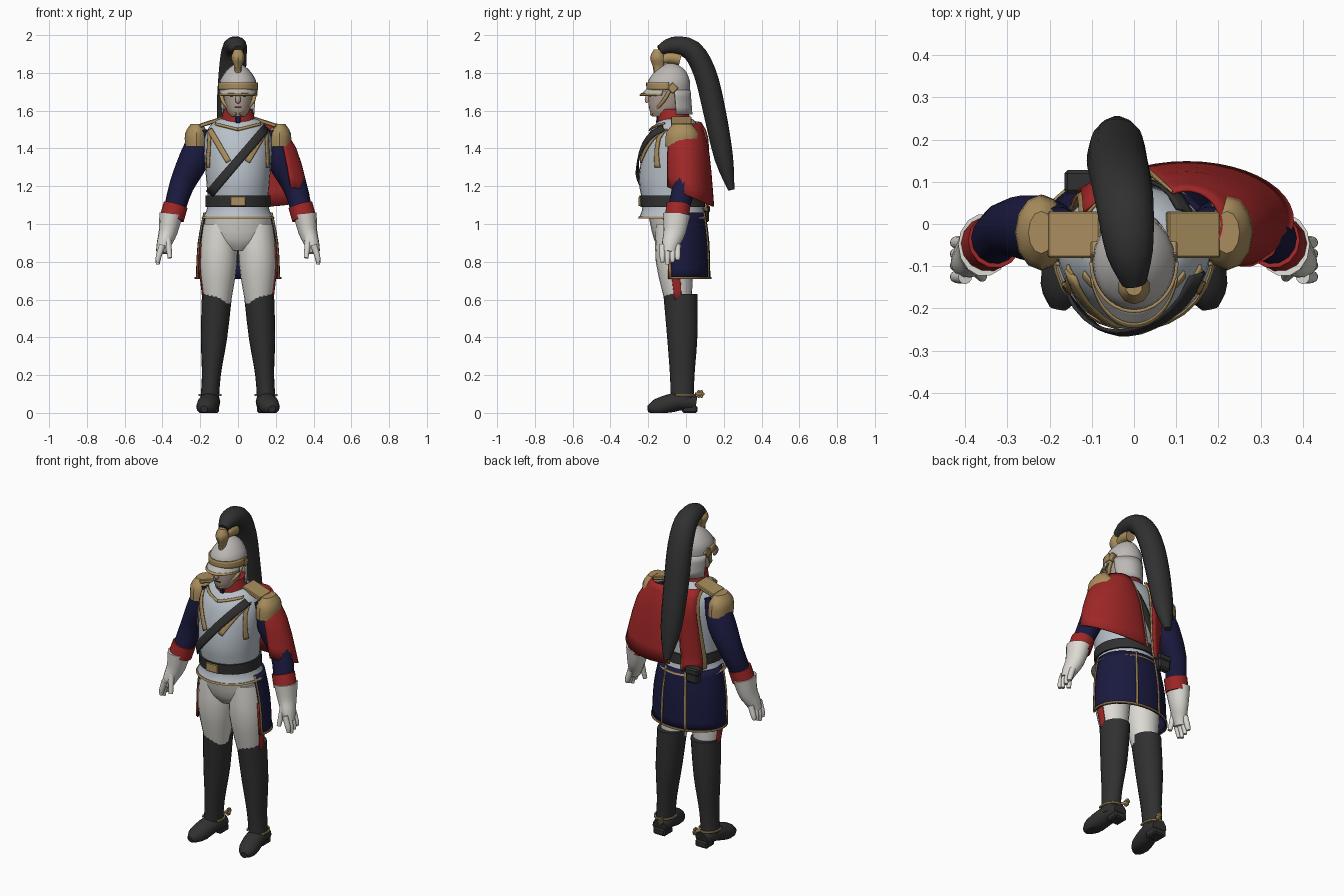
import bpy, bmesh
from math import sin, cos, radians, sqrt
from mathutils import Vector

if "Cube" in bpy.data.objects:
    bpy.data.objects.remove(bpy.data.objects["Cube"], do_unlink=True)

LEFT, RIGHT = 1, -1
SIDES = (LEFT, RIGHT)
WALL = .008


def material(name, red, green, blue):
    colour = (red, green, blue, 1)
    mat = bpy.data.materials.new(name)
    mat.use_nodes = True
    mat.diffuse_color = colour
    mat.node_tree.nodes["Principled BSDF"].inputs["Base Color"].default_value = colour
    return mat


BLACK = material("black_leather", .03, .03, .03)
NAVY = material("navy_cloth", .01, .01, .05)
RED = material("red_cloth", .35, .02, .02)
GOLD = material("dull_gold", .4, .27, .11)
STEEL = material("blue_steel", .48, .53, .58)
SILVER = material("helmet_silver", .5, .48, .46)
WHITE = material("off_white", .72, .7, .65)
SKIN = material("pale_skin", .45, .36, .3)


def finish(name, bm, mat, wall=0):
    """Turn a bmesh into a shaded object, with optional wall thickness."""
    bmesh.ops.recalc_face_normals(bm, faces=bm.faces)
    mesh = bpy.data.meshes.new(name)
    bm.to_mesh(mesh)
    bm.free()
    mesh.materials.append(mat)
    obj = bpy.data.objects.new(name, mesh)
    bpy.context.collection.objects.link(obj)
    if wall:
        shell = obj.modifiers.new("wall", 'SOLIDIFY')
        shell.thickness = wall
        shell.offset = 0
    bpy.ops.object.select_all(action='DESELECT')
    obj.select_set(True)
    bpy.context.view_layer.objects.active = obj
    bpy.ops.object.shade_smooth_by_angle(angle=radians(35))
    return obj


def surface(name, rows, mat, closed):
    """Join rows of points with quads; closed rows get end caps."""
    bm = bmesh.new()
    verts = [[bm.verts.new(point) for point in row] for row in rows]
    count = len(rows[0])
    for low, high in zip(verts, verts[1:]):
        for i in range(count if closed else count - 1):
            j = (i + 1) % count
            bm.faces.new((low[i], low[j], high[j], high[i]))
    if closed:
        bm.faces.new(verts[0])
        bm.faces.new(verts[-1])
    return finish(name, bm, mat, 0 if closed else WALL)


def smooth(keys, steps=3):
    """Pass a soft curve through a few key rings."""
    out = []
    for i in range(len(keys) - 1):
        before, a, b, after = (keys[min(max(k, 0), len(keys) - 1)] for k in range(i - 1, i + 3))
        for s in range(steps):
            t = s / steps
            out.append([q + t / 2 * (r - p + t * (2 * p - 5 * q + 4 * r - w + t * (3 * (q - r) + w - p)))
                        for p, q, r, w in zip(before, a, b, after)])
    return out + [list(keys[-1])]


def ring_at(keys, height):
    """The ring of a loft at a given height."""
    rings = sorted(smooth(keys), key=lambda ring: ring[1])
    for low, high in zip(rings, rings[1:]):
        if height <= high[1]:
            break
    t = min(1, max(0, (height - low[1]) / (high[1] - low[1])))
    return [p + (q - p) * t for p, q in zip(low, high)]


def loft(name, keys, mat, x=0, lean=0, arc=None, side=LEFT, tilt=0, grow=0, count=20):
    """Level rings (y, z, rx, ry); an arc is measured from the front towards +x."""
    start, end = arc or (0, 360)
    rings = smooth(keys)
    rows = []
    for k, (y, z, rx, ry) in enumerate(rings):
        slope = tilt * k / len(rings)
        row = []
        for i in range(count + 1 if arc else count):
            angle = radians(start + (end - start) * i / count)
            depth = (ry + grow) * cos(angle)
            across = x + lean * z + (rx + grow) * sin(angle)
            row.append((side * across, y - depth, z + slope * depth))
        rows.append(row)
    return surface(name, rows, mat, arc is None)


def tube(name, keys, mat, side=LEFT, flat=1.0, count=14):
    """Rings (x, y, z, radius) set square to a curved path and kept above the ground."""
    rings = smooth(keys)
    points = [Vector(ring[:3]) for ring in rings]
    rows = []
    for i, ring in enumerate(rings):
        along = (points[min(i + 1, len(points) - 1)] - points[max(i - 1, 0)]).normalized()
        across = (Vector((1, 0, 0)) - along * along.x).normalized()
        up = along.cross(across) * flat
        row = []
        for k in range(count):
            angle = radians(360 * k / count)
            p = points[i] + (across * cos(angle) + up * sin(angle)) * ring[3]
            row.append((side * p.x, p.y, max(p.z, 0)))
        rows.append(row)
    return surface(name, rows, mat, True)


def box(name, centre, size, mat, pitch=0, roll=0):
    bm = bmesh.new()
    bmesh.ops.create_cube(bm, size=1)
    bmesh.ops.scale(bm, vec=size, verts=bm.verts)
    bmesh.ops.bevel(bm, geom=bm.edges[:], offset=min(size) / 5, segments=1, affect='EDGES')
    obj = finish(name, bm, mat)
    obj.location = centre
    obj.rotation_euler = (radians(pitch), radians(roll), 0)
    return obj


# Cuirass
TORSO = [(-.07, 1.03, .19, .18), (-.07, 1.1, .16, .16), (-.08, 1.25, .17, .17),
         (-.06, 1.45, .18, .15), (-.05, 1.54, .13, .1), (-.05, 1.56, .08, .07)]
loft("cuirass", TORSO, STEEL, count=28)


def ribbon(name, path, width, mat, back=False, lift=.008, steps=12):
    """A band laid over the torso along an (x, z) polyline."""
    rows = []
    for start, end in zip(path, path[1:]):
        start, end = Vector(start), Vector(end)
        normal = (end - start).orthogonal().normalized() * width / 2
        for i in range(steps + 1):
            row = []
            for edge in (-1, -.4, .4, 1):
                x, z = start.lerp(end, i / steps) + normal * edge
                y, _, rx, ry = ring_at(TORSO, z)
                depth = (ry + lift) * sqrt(max(0, 1 - (x / (rx + lift)) ** 2))
                row.append((x, y + depth if back else y - depth, z))
            rows.append(row)
    return surface(name, rows, mat, False)


# Belt, buckle, straps and cuirass trim
loft("cuirass_lower_trim", [ring_at(TORSO, z) for z in (1.03, 1.04)], GOLD, grow=.004, count=28)
loft("waist_belt", [ring_at(TORSO, z) for z in (1.09, 1.15)], BLACK, grow=.01, count=28)
box("belt_buckle", (0, -.245, 1.12), (.08, .014, .05), GOLD)
ribbon("cross_strap_front", [(.15, 1.51), (-.15, 1.16)], .045, BLACK, lift=.017)
ribbon("cross_strap_back", [(.12, 1.52), (-.12, 1.12)], .045, BLACK, back=True, lift=.012)
for side in SIDES:
    ribbon("shoulder_scale_strap", [(side * .15, 1.5), (side * .05, 1.33)], .028, GOLD)
    ribbon("neck_edge_trim", [(side * .12, 1.53), (0, 1.5)], .012, GOLD)
    ribbon("armhole_trim", [(side * .15, 1.5), (side * .16, 1.3)], .014, GOLD, lift=.004)

# Red panel and pouch on the back
PANEL = [(-.07, 1.54), (-.1, 1.07)]
ribbon("back_panel_edging", PANEL, .115, GOLD, back=True, lift=.02)
ribbon("back_panel", PANEL, .098, RED, back=True, lift=.027)
box("back_pouch", (-.12, .1, 1.05), (.08, .045, .08), BLACK)
box("back_pouch_flap", (-.12, .1, 1.08), (.09, .055, .04), BLACK)

# Collar
loft("collar", [(-.06, 1.52, .1, .09), (-.07, 1.61, .075, .08)], RED)
box("collar_opening", (0, -.15, 1.56), (.025, .012, .05), NAVY, pitch=-7)

# Coat tails with trim and lining
COAT = [(-.05, 1.06, .18, .15), (-.04, .9, .21, .16), (-.035, .71, .22, .16)]
OPEN_FRONT = (72, 288)
loft("coat_tails", COAT, NAVY, arc=OPEN_FRONT)
loft("coat_hem_trim", [ring_at(COAT, z) for z in (.72, .71)], GOLD, arc=OPEN_FRONT, grow=.006)
for side in SIDES:
    for angle in (72, 158):
        loft("coat_edge_trim", COAT, GOLD, arc=(angle, angle + 3), side=side, grow=.006, count=2)
    loft("coat_lining", COAT[1:], RED, arc=(69, 73), side=side, count=2)

# Breeches, boots and spurs
loft("breeches_seat", [(-.05, .86, .07, .08), (-.05, .92, .16, .12), (-.06, 1.05, .18, .14)], WHITE)
LEG = [(-.04, .58, .07, .07), (-.06, .8, .1, .1), (-.05, 1, .09, .11)]
BOOT = [(-.02, .05, .05, .06), (-.02, .2, .05, .065), (-.02, .4, .07, .08), (-.03, .63, .08, .09)]
for side in SIDES:
    loft("breeches_leg", LEG, WHITE, x=.12, lean=-.02, side=side)
    loft("leg_stripe", LEG[:2], RED, x=.12, lean=-.02, arc=(76, 104), side=side, grow=.004, count=4)
    loft("boot_shaft", BOOT, BLACK, x=.155, lean=-.07, side=side)
    tube("boot_foot", [(.14, .05, .05, .045), (.15, -.04, .06, .055), (.17, -.15, .03, .052),
                       (.18, -.2, .02, .02)], BLACK, side, flat=.9)
    box("boot_heel", (side * .14, .02, .02), (.08, .08, .04), BLACK)
    loft("spur_band", [ring_at(BOOT, z) for z in (.09, .1)], GOLD, x=.148, arc=(60, 300), side=side, grow=.008)
    tube("spur_neck", [(.13, .05, .1, .008), (.115, .08, .1, .008)], GOLD, side)
    for k in range(3):
        box("spur_wheel", (side * .115, .075, .1), (.012, .045, .015), GOLD, pitch=60 * k)

# Sleeves, cuffs, gloves and epaulettes
for side in SIDES:
    tube("sleeve", [(.18, -.02, 1.5, .06), (.23, -.01, 1.35, .08), (.3, -.01, 1.2, .065),
                    (.34, -.05, 1.06, .055)], NAVY, side)
    tube("cuff", [(.33, -.04, 1.1, .065), (.35, -.05, 1.03, .065)], RED, side)
    tube("glove", [(.355, -.05, 1.05, .062), (.37, -.06, .96, .05), (.39, -.08, .9, .04),
                   (.405, -.09, .85, .03)], WHITE, side, flat=1.2)
    for k in range(4):
        y = -.125 + .027 * k
        tip = .785 + .012 * abs(k - 1)
        tube("finger", [(.4, y, .89, .017), (.42, y, .83, .015), (.425, y, tip, .01)], WHITE, side)
    tube("thumb", [(.375, -.1, .94, .02), (.36, -.125, .82, .012)], WHITE, side)
    loft("epaulette", [(-.02, 1.41, .06, .09), (-.02, 1.48, .06, .085), (-.02, 1.53, .03, .05)],
         GOLD, x=.22, side=side, count=12)
    box("epaulette_strap", (side * .14, -.025, 1.54), (.13, .11, .022), GOLD, roll=side * 18)

# Cape over the left shoulder
CAPE = [(0, 1.53, .08, .08), (0, 1.4, .18, .12), (.01, 1.15, .25, .135)]
loft("cape", CAPE, RED, x=.125, arc=(38, 205), tilt=.5)
loft("cape_back_trim", CAPE, GOLD, x=.125, arc=(203, 206), tilt=.5, grow=.004, count=2)

# Head
loft("head", [(-.12, 1.57, .04, .06), (-.11, 1.61, .065, .085), (-.1, 1.7, .08, .1), (-.09, 1.76, .08, .09)], SKIN)
tube("nose", [(0, -.195, 1.7, .008), (0, -.205, 1.66, .014), (0, -.2, 1.645, .012)], SKIN)
box("mouth", (0, -.195, 1.62), (.035, .008, .006), BLACK)
for side in SIDES:
    box("eye", (side * .03, -.19, 1.68), (.026, .009, .01), BLACK)
    tube("chin_strap", [(.088, -.08, 1.72, .01), (.08, -.12, 1.65, .01), (.01, -.185, 1.58, .008)], GOLD, side)
    box("strap_boss", (side * .093, -.07, 1.72), (.02, .045, .045), GOLD, pitch=45)

# Helmet with band, neck guard and visor
HELMET = [(-.09, 1.7, .095, .11), (-.09, 1.76, .095, .11), (-.08, 1.82, .055, .07), (-.08, 1.85, .01, .02)]
VISOR = [(-.09, 1.72, .095, .11), (-.09, 1.68, .1, .15)]
loft("helmet_bowl", HELMET, SILVER)
loft("helmet_band", [ring_at(HELMET, z) for z in (1.71, 1.75)], GOLD, arc=(-90, 90), grow=.005)
loft("neck_guard", [(-.09, 1.71, .095, .11), (-.08, 1.58, .085, .11)], SILVER, arc=(105, 255))
loft("visor", VISOR, SILVER, arc=(-75, 75))
loft("visor_rim", [ring_at(VISOR, z) for z in (1.69, 1.68)], GOLD, arc=(-75, 75), grow=.004)

# Crest holder and trailing mane
loft("crest_holder", [(-.14, 1.78, .025, .03), (-.145, 1.83, .02, .03), (-.15, 1.88, .038, .04),
                      (-.15, 1.925, .02, .02)], GOLD, count=10)
tube("crest_ridge", [(0, -.15, 1.86, .015), (0, -.09, 1.88, .03), (0, -.03, 1.87, .03)], GOLD)
tube("mane", [(0, -.14, 1.92, .03), (-.01, -.07, 1.945, .055), (-.02, .03, 1.92, .067), (-.03, .1, 1.8, .072),
              (-.04, .15, 1.6, .072), (-.04, .2, 1.35, .06), (-.04, .24, 1.18, .02)], BLACK, flat=.85)
